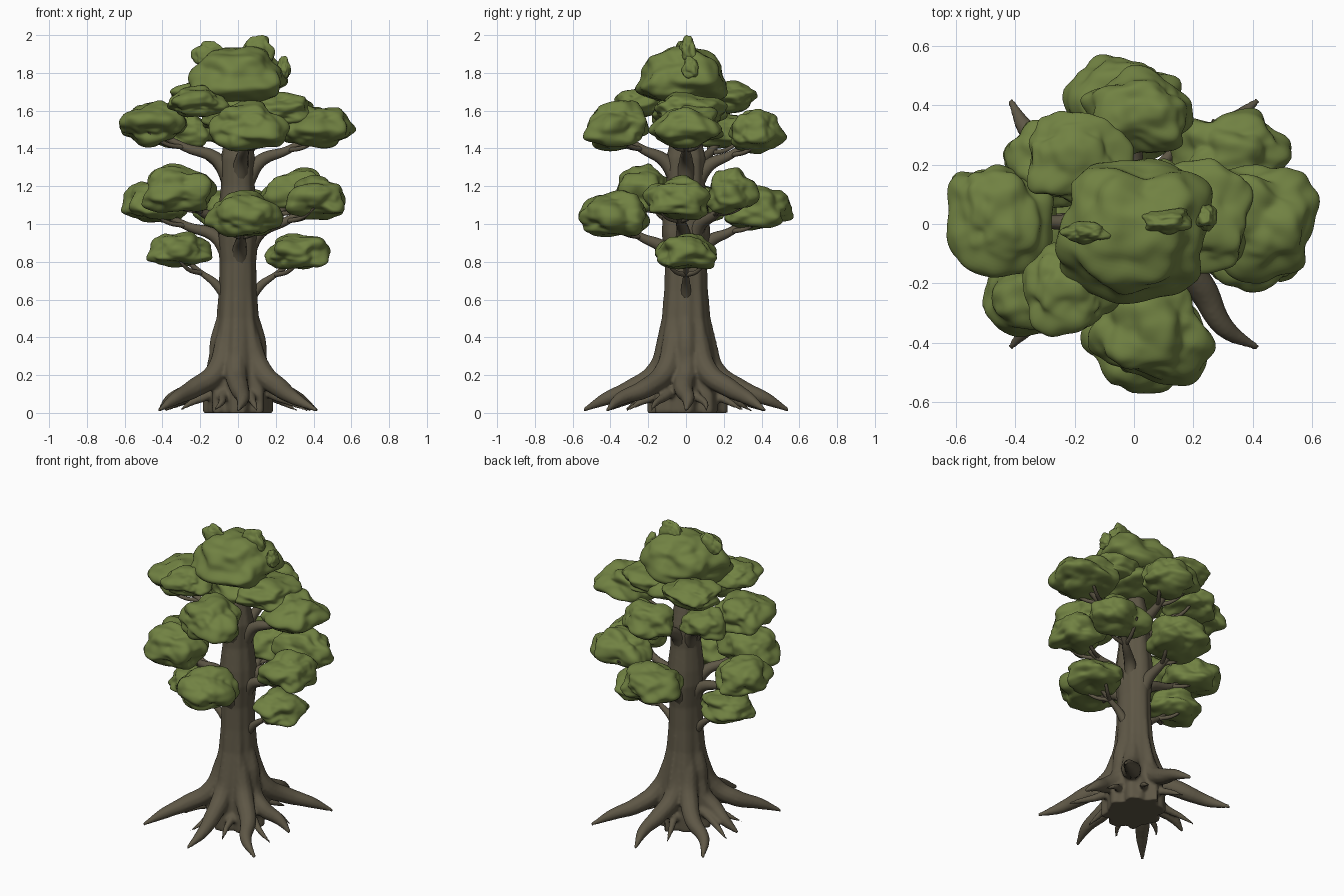
import bpy, bmesh, math, random
from mathutils import Vector, noise

random.seed(4)
if "Cube" in bpy.data.objects:
    bpy.data.objects.remove(bpy.data.objects["Cube"], do_unlink=True)


def make_material(name, color):
    mat = bpy.data.materials.new(name)
    mat.use_nodes = True
    mat.diffuse_color = color
    mat.node_tree.nodes["Principled BSDF"].inputs["Base Color"].default_value = color
    return mat


bark = make_material("bark brown", (0.112, 0.095, 0.061, 1))
leaf = make_material("leaf green", (0.165, 0.222, 0.055, 1))


def mesh_object(name, bm, mat):
    mesh = bpy.data.meshes.new(name)
    bmesh.ops.recalc_face_normals(bm, faces=bm.faces[:])
    for face in bm.faces:
        face.smooth = True
    bm.to_mesh(mesh)
    bm.free()
    mesh.materials.append(mat)
    obj = bpy.data.objects.new(name, mesh)
    bpy.context.collection.objects.link(obj)
    return obj


def select(objects):
    bpy.ops.object.select_all(action="DESELECT")
    for obj in objects:
        obj.select_set(True)
    bpy.context.view_layer.objects.active = objects[0]


def tubes(name, paths):
    """Tapered limbs; each path is a list of (position, radius)."""
    curve = bpy.data.curves.new(name, "CURVE")
    curve.dimensions = "3D"
    curve.bevel_depth = 1
    curve.bevel_resolution = 3
    curve.resolution_u = 6
    curve.use_fill_caps = True
    for path in paths:
        spline = curve.splines.new("BEZIER")
        spline.bezier_points.add(len(path) - 1)
        for point, (pos, radius) in zip(spline.bezier_points, path):
            point.co = pos
            point.radius = radius
            point.handle_left_type = point.handle_right_type = "AUTO"
    curve.materials.append(bark)
    obj = bpy.data.objects.new(name, curve)
    bpy.context.collection.objects.link(obj)
    select([obj])
    bpy.ops.object.convert(target="MESH")
    return bpy.context.view_layer.objects.active


# Fluted trunk, lofted from a height and radius profile
def build_trunk():
    profile = [(0, .17), (.1, .17), (.2, .16), (.35, .135), (.5, .108), (.65, .098),
               (.8, .095), (.95, .11), (1.05, .105), (1.2, .088), (1.35, .09),
               (1.5, .06), (1.64, .03)]
    sides = 64
    bm = bmesh.new()
    rings = []
    for z, radius in profile:
        flute = 0.09 * max(0.25, 1 - z)
        ring = []
        for i in range(sides):
            a = math.tau * i / sides
            r = radius * (1 + flute * math.cos(8 * a + z) + flute * 0.5 * math.sin(13 * a - z))
            ring.append(bm.verts.new((r * math.cos(a), 1.15 * r * math.sin(a), z)))
        rings.append(ring)
    for low, high in zip(rings, rings[1:]):
        for i in range(sides):
            j = (i + 1) % sides
            bm.faces.new((low[i], low[j], high[j], high[i]))
    bm.faces.new(rings[0][::-1])
    bm.faces.new(rings[-1])
    return mesh_object("trunk_and_roots", bm, bark)


# Roots flare out of the trunk and taper to the ground
ROOT = [(.06, .56, .035), (.095, .38, .055), (.17, .215, .06),
        (.31, .13, .052), (.46, .075, .036), (.59, .014, .01)]


def root_path(angle, reach, thick=1.0, drop=1.0):
    path = []
    for i, (d, z, r) in enumerate(ROOT):
        bend = angle + (0.07 * math.sin(i * 1.7 + angle * 3) if 1 < i < 5 else 0)
        dist = d if i < 2 else d * reach
        path.append(((dist * math.cos(bend), dist * math.sin(bend), max(z * drop, r * thick)),
                     r * thick))
    return path


roots = []
for k in range(8):
    reach = 1.0 if k % 2 else (0.66 if k % 4 == 0 else 0.92)
    roots.append(root_path(k * math.pi / 4, reach))
    roots.append(root_path((k + 0.5) * math.pi / 4 + random.uniform(-.12, .12),
                           random.uniform(.55, .72), 0.5, 0.7))
trunk = build_trunk()
root_mesh = tubes("roots", roots)
select([trunk, root_mesh])
bpy.ops.object.join()
remesh = trunk.modifiers.new("blend", "REMESH")
remesh.mode = "VOXEL"
remesh.voxel_size = 0.01
remesh.use_smooth_shade = True
soften = trunk.modifiers.new("soften", "SMOOTH")
soften.factor = 0.5
soften.iterations = 3


# Leaf clusters: lumpy rounded masses fitted to a centre and half size
def leaf_cluster(name, center, half, lump=0.34):
    bm = bmesh.new()
    bmesh.ops.create_icosphere(bm, subdivisions=5, radius=1)
    offset = Vector((random.uniform(0, 50), random.uniform(0, 50), random.uniform(0, 50)))
    for v in bm.verts:
        p = v.co.copy()
        swell = 1 + lump * noise.noise(p * 1.3 + offset) + 0.09 * noise.noise(p * 3 + offset)
        p = Vector([math.copysign(abs(c) ** 0.88, c) for c in p]) * swell
        p.x *= 1 - 0.13 * p.z
        p.y *= 1 - 0.13 * p.z
        v.co = p
    for axis in range(3):
        values = [v.co[axis] for v in bm.verts]
        low, high = min(values), max(values)
        for v in bm.verts:
            t = 2 * (v.co[axis] - low) / (high - low) - 1
            v.co[axis] = center[axis] + half[axis] * t
    return mesh_object(name, bm, leaf)


CLUSTERS = {
    "low_right": ((-.31, 0, .865), (.175, .165, .095)),
    "low_left": ((.315, 0, .855), (.175, .165, .095)),
    "middle_front": ((.03, -.38, 1.055), (.21, .19, .125)),
    "middle_back": ((-.04, .38, 1.085), (.2, .19, .12)),
    "middle_right": ((-.44, .02, 1.115), (.18, .18, .11)),
    "middle_left": ((.41, -.05, 1.14), (.16, .18, .12)),
    "middle_front_right": ((-.31, -.23, 1.19), (.2, .15, .13)),
    "middle_back_left": ((.32, .25, 1.175), (.21, .14, .125)),
    "upper_front": ((.06, -.37, 1.52), (.215, .175, .135)),
    "upper_back": ((.01, .38, 1.49), (.19, .155, .12)),
    "upper_right": ((-.45, .01, 1.53), (.18, .19, .125)),
    "upper_left": ((.42, 0, 1.515), (.205, .2, .115)),
    "upper_back_right": ((-.28, .2, 1.5), (.16, .15, .1)),
    "high_front_right": ((-.21, -.22, 1.65), (.165, .16, .085)),
    "high_back_right": ((-.18, .22, 1.67), (.18, .16, .09)),
    "high_left": ((.21, .02, 1.61), (.19, .2, .09)),
}
limbs, twigs = [], []
for name, (center, half) in CLUSTERS.items():
    leaf_cluster("leaves_" + name, center, half)
    if name.startswith("high"):
        continue
    # Branch and twigs that carry the cluster
    c = Vector(center)
    out = Vector((c.x, c.y, 0))
    way = out.normalized()
    side = Vector((-way.y, way.x, 0))
    fork = out * 0.62 + Vector((0, 0, c.z - 0.125))
    thick = 0.65 if name.startswith("low") else 1.0
    limbs.append([(way * 0.03 + Vector((0, 0, c.z - 0.3)), 0.055 * thick),
                  (way * 0.12 + Vector((0, 0, c.z - 0.18)), 0.036 * thick),
                  (fork, 0.023 * thick),
                  (c + Vector((0, 0, -0.03)), 0.012)])
    for s in (-1, 1):
        twigs.append([(fork, 0.014),
                      (out * 0.85 + side * s * 0.06 + Vector((0, 0, c.z - 0.105)), 0.011),
                      (out * 1.05 + side * s * 0.11 + Vector((0, 0, c.z - 0.04)), 0.006)])
tubes("branches", limbs)
tubes("twigs", twigs)

# Crown with curled leaf tips
leaf_cluster("crown", (0, -.025, 1.785), (.265, .245, .155), 0.25)
leaf_cluster("crown_core", (0, .02, 1.6), (.2, .2, .11))
leaf_cluster("crown_tip_right", (-.155, -.03, 1.895), (.095, .04, .075))
leaf_cluster("crown_tip_left", (.11, .01, 1.92), (.085, .045, .08))
leaf_cluster("crown_curl_left", (.24, .02, 1.83), (.04, .045, .06))
